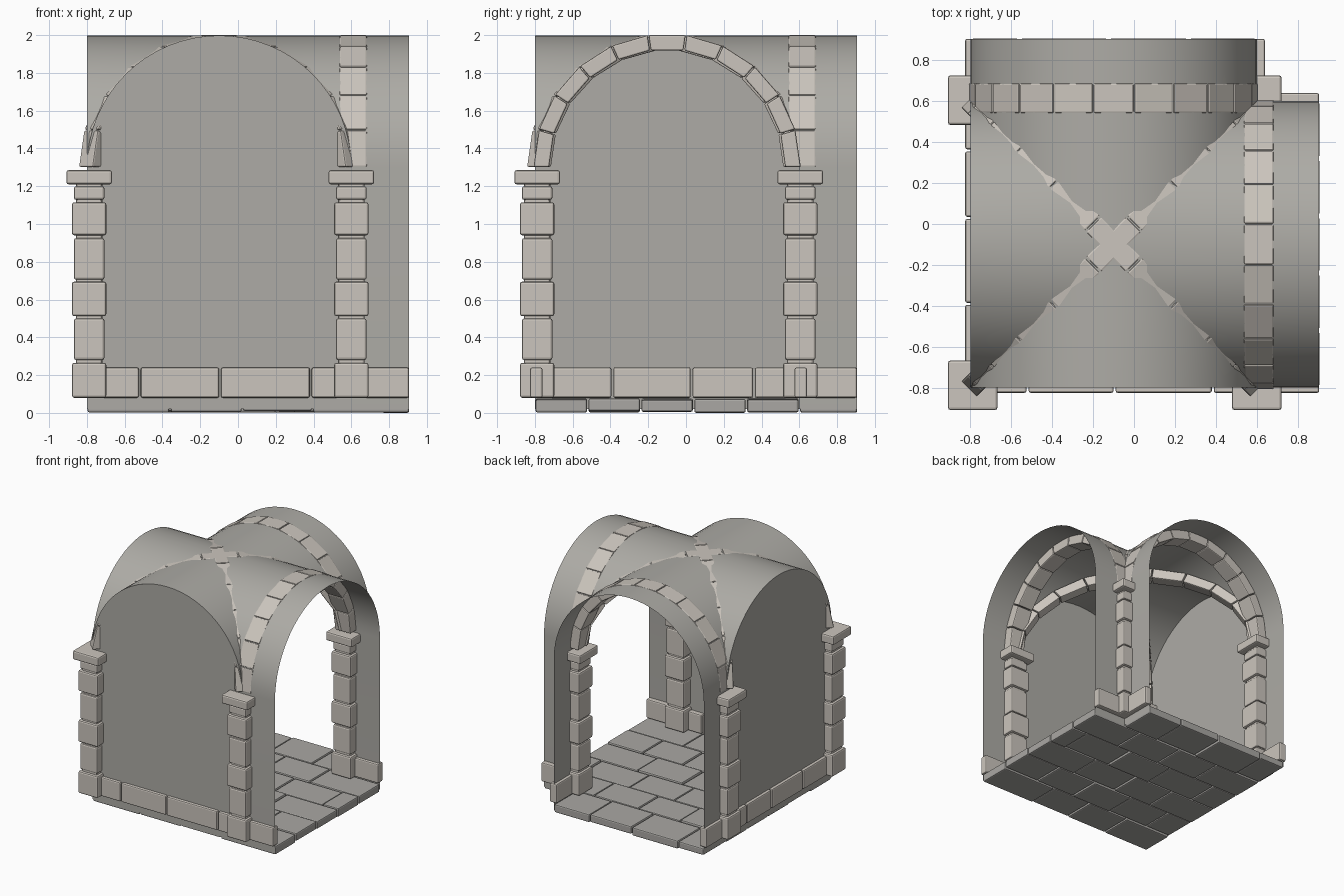
import bpy, bmesh, math, random
from mathutils import Vector

if "Cube" in bpy.data.objects:
    bpy.data.objects.remove(bpy.data.objects["Cube"])

random.seed(4)
C, R, SPRING = -0.1, 0.698, 1.3     # bay centre (x and y), vault radius, springing height
LO, HI, END = -0.8, 0.6, 0.905      # wall planes and end of the open passages


def material(name, col):
    m = bpy.data.materials.new(name)
    m.diffuse_color = (*col, 1)
    m.use_nodes = True
    m.node_tree.nodes["Principled BSDF"].inputs["Base Color"].default_value = m.diffuse_color
    return m


STONE = material("dressed_stone", (0.60, 0.56, 0.51))
PLASTER = material("plaster", (0.42, 0.41, 0.38))
PAVING = material("paving", (0.40, 0.39, 0.37))


def finish(name, bm, mat, bevel=0.0):
    bmesh.ops.recalc_face_normals(bm, faces=bm.faces)
    me = bpy.data.meshes.new(name)
    bm.to_mesh(me)
    bm.free()
    ob = bpy.data.objects.new(name, me)
    bpy.context.collection.objects.link(ob)
    me.materials.append(mat)
    if bevel:
        b = ob.modifiers.new("bevel", "BEVEL")
        b.width = bevel
        b.segments = 2
    return ob


def hexa(bm, bottom, top):
    a = [bm.verts.new(p) for p in bottom]
    b = [bm.verts.new(p) for p in top]
    bm.faces.new(a[::-1])
    bm.faces.new(b)
    for i in range(4):
        j = (i + 1) % 4
        bm.faces.new((a[i], a[j], b[j], b[i]))


def box(bm, x0, x1, y0, y1, z0, z1):
    ring = [(x0, y0), (x1, y0), (x1, y1), (x0, y1)]
    hexa(bm, [(x, y, z0) for x, y in ring], [(x, y, z1) for x, y in ring])


# Groin vault: four barrel quarters meeting on the diagonals
def vault_quarter(name, direction, is_open):
    bm = bmesh.new()
    d = Vector(direction)
    s = Vector((-d.y, d.x, 0))
    origin = Vector((C, C, 0))
    n = 32
    prof = [(0.7 * math.cos(math.pi * i / n), SPRING + R * math.sin(math.pi * i / n))
            for i in range(n + 1)]
    reach = END - C if is_open else 0.7

    def vert(t, u, z):
        return bm.verts.new(origin + d * t + s * u + Vector((0, 0, z)))
    inner = [vert(abs(u), u, z) for u, z in prof]
    outer = [vert(reach, u, z) for u, z in prof]
    for i in range(n):
        bm.faces.new((inner[i], inner[i + 1], outer[i + 1], outer[i]))
    if is_open:
        # passage side walls down to the ground
        for k, u in ((0, 0.7), (n, -0.7)):
            bm.faces.new((inner[k], outer[k], vert(reach, u, 0.02), vert(0.7, u, 0.02)))
    else:
        # solid end wall
        bm.faces.new([vert(reach, u, z) for u, z in prof]
                     + [vert(reach, -0.7, 0.02), vert(reach, 0.7, 0.02)])
    bmesh.ops.remove_doubles(bm, verts=bm.verts, dist=1e-4)
    ob = finish(name, bm, PLASTER)
    bpy.context.view_layer.objects.active = ob
    ob.select_set(True)
    bpy.ops.object.shade_smooth_by_angle(angle=math.radians(30))
    ob.select_set(False)


vault_quarter("front_vault_and_wall", (0, -1, 0), False)
vault_quarter("left_vault_and_wall", (-1, 0, 0), False)
vault_quarter("right_vault_passage", (1, 0, 0), True)
vault_quarter("back_vault_passage", (0, 1, 0), True)


# Stone arches and ribs built from wedge-shaped blocks
def arch(name, centre, along, half_span, rise, width, depth, count=11):
    bm = bmesh.new()
    c, a = Vector(centre), Vector(along).normalized()
    side = Vector((-a.y, a.x, 0)) * width / 2
    gap = 0.008

    def pt(t, k):
        return c + a * (half_span - k) * math.cos(t) + Vector((0, 0, (rise - k) * math.sin(t)))
    for i in range(count):
        t0 = math.pi * i / count + gap / 2
        t1 = math.pi * (i + 1) / count - gap / 2
        ring = [pt(t0, 0), pt(t1, 0), pt(t1, depth), pt(t0, depth)]
        hexa(bm, [p - side for p in ring], [p + side for p in ring])
    finish(name, bm, STONE, 0.008)


arch("right_arch", (0.61, C, SPRING), (0, 1, 0), 0.707, 0.707, 0.145, 0.082)
arch("back_arch", (C, 0.615, SPRING), (1, 0, 0), 0.707, 0.707, 0.145, 0.082)
arch("diagonal_rib_a", (C, C, SPRING), (1, 1, 0), 1.0, 0.706, 0.105, 0.082)
arch("diagonal_rib_b", (C, C, SPRING), (1, -1, 0), 1.0, 0.706, 0.105, 0.082)

# Corner pillars of alternating blocks with a capital
COURSES = [(0.08, 0.265, 0.091), (0.28, 0.50, 0.081), (0.512, 0.695, 0.091),
           (0.705, 0.925, 0.081), (0.94, 1.115, 0.091), (1.128, 1.20, 0.081),
           (1.21, 1.285, 0.121)]
for side_y, y in (("front", -0.788), ("back", 0.605)):
    for side_x, x in (("left", -0.788), ("right", 0.60)):
        bm = bmesh.new()
        for z0, z1, h in COURSES:
            box(bm, x - h, x + h, y - h, y + h, z0, z1)
        box(bm, x - 0.07, x + 0.07, y - 0.07, y + 0.07, 0.1, 1.25)
        finish(f"{side_y}_{side_x}_pillar", bm, STONE, 0.012)


# Skirting stones along the walls
def skirting(name, splits, pos, along_x):
    bm = bmesh.new()
    for a, b in zip(splits, splits[1:]):
        r = (a + 0.005, b - 0.005, pos - 0.03, pos + 0.035)
        if not along_x:
            r = (r[2], r[3], r[0], r[1])
        box(bm, *r, 0.08, 0.24)
    finish(name, bm, STONE, 0.01)


skirting("front_skirting", [-0.8, -0.52, -0.095, 0.385, 0.6, 0.91], LO + 0.005, True)
skirting("left_skirting", [-0.8, -0.39, 0.03, 0.36, 0.6, 0.91], LO + 0.005, False)
skirting("right_passage_skirting", [0.6, 0.91], HI + 0.005, True)
skirting("back_passage_skirting", [0.6, 0.91], HI + 0.005, False)

# Floor slabs in staggered rows, leaving the back right corner empty
bm = bmesh.new()
rows = [LO + 0.28 * i for i in range(6)] + [0.91]
for i, (y0, y1) in enumerate(zip(rows, rows[1:])):
    end = 0.91 if i < 5 else HI
    cuts = [LO]
    x = LO + (0.24 if i % 2 else 0.44)
    while x < end - 0.15:
        cuts.append(x)
        x += random.uniform(0.36, 0.46)
    cuts.append(end)
    for x0, x1 in zip(cuts, cuts[1:]):
        box(bm, x0 + 0.004, x1 - 0.004, y0 + 0.004, y1 - 0.004,
            random.uniform(0, 0.012), random.uniform(0.066, 0.078))
finish("floor_slabs", bm, PAVING, 0.01)
